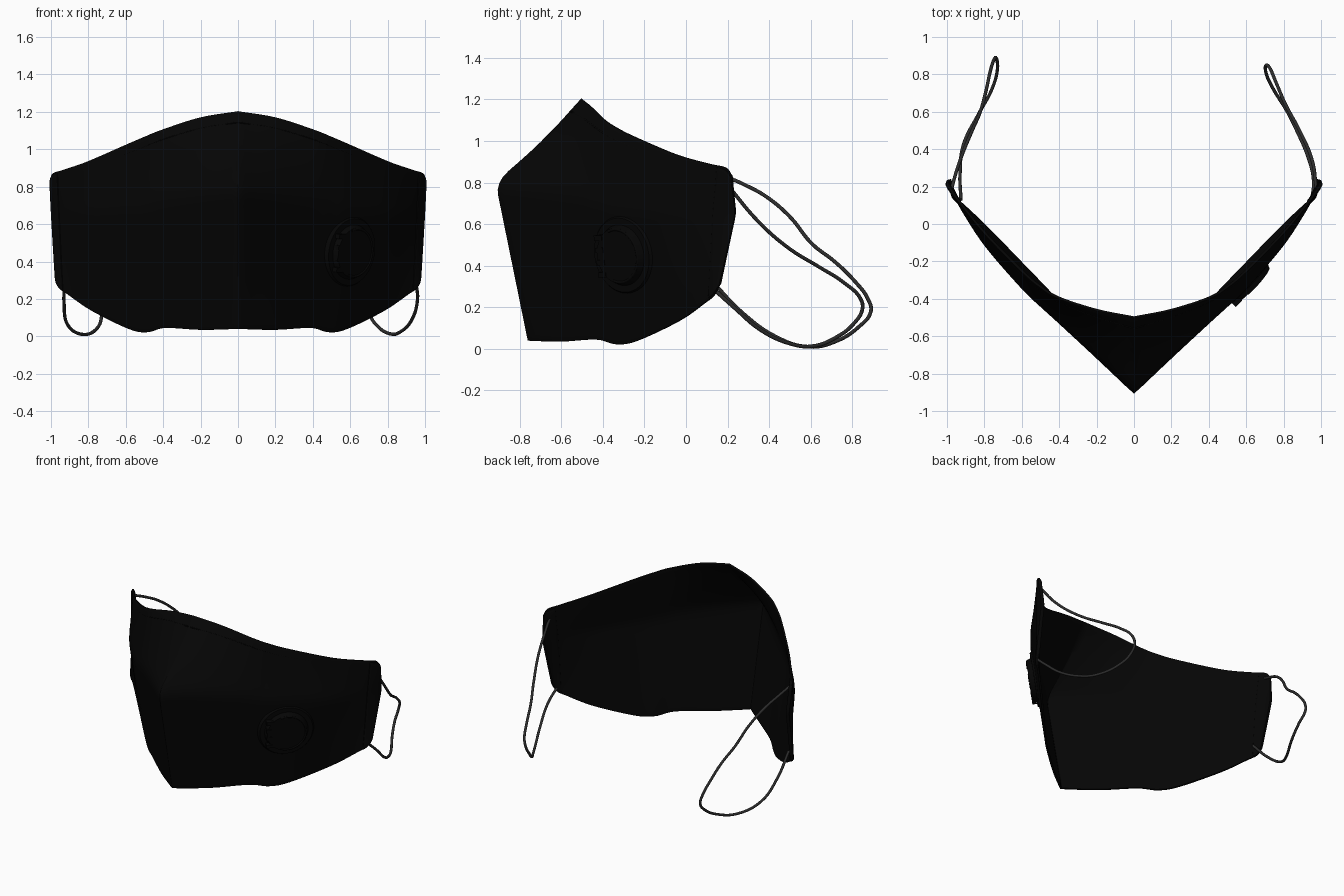
import bpy, bmesh, math
from mathutils import Vector, Matrix

cube = bpy.data.objects.get("Cube")
if cube:
    bpy.data.objects.remove(cube, do_unlink=True)


def material(name, value):
    m = bpy.data.materials.new(name)
    m.use_nodes = True
    color = (value, value, value, 1)
    m.diffuse_color = color
    m.node_tree.nodes["Principled BSDF"].inputs["Base Color"].default_value = color
    return m


BLACK = material("black fabric", 0.0016)
GREY = material("dark grey elastic", 0.025)

# Half-panel columns from the centre ridge to the ear edge
X = [0, .2, .4, .5, .6, .8, .93, .985, 1]
Z_BOTTOM = [.04, .035, .045, .022, .04, .135, .22, .258, .31]
Z_TOP = [1.2, 1.168, 1.105, 1.065, 1.022, .935, .89, .872, .835]
Y_BOTTOM = [-.755, -.6, -.43, -.33, -.23, -.03, .09, .135, .165]
Y_FOLD = [-.91, -.72, -.535, -.445, -.35, -.12, .08, .19, .24]
Y_TOP = [-.5, -.46, -.395, -.335, -.25, -.045, .115, .19, .22]
FOLD = .655
LAST = len(X) - 1


def spline(vals, u):
    """Smooth curve through evenly indexed values."""
    i = min(int(u), LAST - 1)
    t = u - i
    b, c = vals[i], vals[i + 1]
    a = vals[i - 1] if i else 2 * b - c
    d = vals[i + 2] if i + 2 <= LAST else 2 * c - b
    return b + .5 * t * (c - a + t * (2 * a - 5 * b + 4 * c - d + t * (3 * (b - c) + d - a)))


def surf(u, v):
    """Point on the mask: u runs ridge to ear, v runs bottom to top."""
    yb, yf, yt = (spline(r, u) for r in (Y_BOTTOM, Y_FOLD, Y_TOP))

    def depth(w):
        if w < FOLD:
            return yb + (yf - yb) * w / FOLD
        k = (w - FOLD) / (1 - FOLD)
        return yf + (yt - yf) * (k + .05 * math.sin(math.pi * min(k, 1)))

    # Averaging nearby heights rounds the fold
    y = sum(depth(v + .02 * i) for i in range(-2, 3)) / 5
    zb, zt = spline(Z_BOTTOM, u), spline(Z_TOP, u)
    return Vector((spline(X, u) * (1 - .03 * (1 - v)), y, zb + (zt - zb) * v))


def smooth(ob):
    bpy.ops.object.select_all(action='DESELECT')
    ob.select_set(True)
    bpy.context.view_layer.objects.active = ob
    bpy.ops.object.shade_smooth_by_angle(angle=math.radians(40))


def add_object(name, data, mat):
    ob = bpy.data.objects.new(name, data)
    bpy.context.collection.objects.link(ob)
    data.materials.append(mat)
    return ob


def panel(name, us, vs, nu, nv, thick):
    """Mirrored fabric sheet covering part of the mask surface."""
    bm = bmesh.new()
    grid = [[bm.verts.new(surf(us[0] + (us[1] - us[0]) * i / nu,
                               vs[0] + (vs[1] - vs[0]) * j / nv))
             for j in range(nv + 1)] for i in range(nu + 1)]
    for i in range(nu):
        for j in range(nv):
            bm.faces.new((grid[i][j], grid[i + 1][j], grid[i + 1][j + 1], grid[i][j + 1]))
    me = bpy.data.meshes.new(name)
    bm.to_mesh(me)
    bm.free()
    ob = add_object(name, me, BLACK)
    ob.modifiers.new("mirror", 'MIRROR')
    s = ob.modifiers.new("thickness", 'SOLIDIFY')
    s.thickness, s.offset = thick, 0
    b = ob.modifiers.new("soft edge", 'BEVEL')
    b.width, b.segments, b.limit_method = thick * .3, 2, 'ANGLE'
    b.angle_limit = math.radians(50)
    smooth(ob)


def tube(name, points, radius, mat):
    """Round cord through the given points."""
    cu = bpy.data.curves.new(name, 'CURVE')
    cu.dimensions = '3D'
    cu.bevel_depth, cu.bevel_resolution, cu.resolution_u = radius, 3, 6
    cu.use_fill_caps = True
    sp = cu.splines.new('BEZIER')
    sp.bezier_points.add(len(points) - 1)
    for p, co in zip(sp.bezier_points, points):
        p.co = co
        p.handle_left_type = p.handle_right_type = 'AUTO'
    add_object(name, cu, mat)


# Fabric body and ear hems
panel("mask_body", (0, LAST), (0, 1), 48, 40, .014)
panel("ear_hem", (LAST - 1.6, LAST), (.01, .985), 8, 20, .024)

# Stitched seam under the nose edge
seam = [surf(4.5 * i / 12, .95) + Vector((0, -.005, 0)) for i in range(13)]
tube("nose_seam", [Vector((-p.x, p.y, p.z)) for p in seam[:0:-1]] + seam, .004, BLACK)

# Breathing valve on the left cheek, in a frame that follows the fabric
centre = surf(4.05, .42)
across = (surf(4.5, .42) - surf(3.4, .42)).normalized()
up = surf(4, .52) - surf(4, .32)
normal = across.cross(up).normalized()
up = normal.cross(across)
frame = Matrix((across, up, normal)).transposed().to_4x4()
frame.translation = centre


def valve_disc(name, r_low, r_high, low, high):
    bm = bmesh.new()
    bmesh.ops.create_cone(bm, cap_ends=True, segments=48, radius1=r_low, radius2=r_high,
                          depth=high - low,
                          matrix=frame @ Matrix.Translation((0, 0, (low + high) / 2)))
    me = bpy.data.meshes.new(name)
    bm.to_mesh(me)
    bm.free()
    smooth(add_object(name, me, BLACK))


valve_disc("valve_flange", .195, .18, -.005, .016)
valve_disc("valve_cap", .15, .135, .01, .045)

# Raised rim around the ear side of the valve
rim = [math.radians(110 * (i / 8 - 1)) for i in range(17)]
tube("valve_rim", [frame @ Vector((.128 * math.cos(a), .128 * math.sin(a), .043)) for a in rim],
     .007, BLACK)

# Vent slats
for k in range(4):
    bm = bmesh.new()
    place = Matrix.Translation((-.115, .06 * (k - 1.5), .033)) @ Matrix.Diagonal((.05, .025, .03, 1))
    bmesh.ops.create_cube(bm, size=1, matrix=frame @ place)
    me = bpy.data.meshes.new("valve_slat")
    bm.to_mesh(me)
    bm.free()
    add_object("valve_slat_%d" % (k + 1), me, BLACK)

# Elastic ear loops
tube("right_ear_loop", [
    (-.975, .19, .83), (-.95, .28, .79), (-.915, .38, .736), (-.865, .5, .635),
    (-.82, .606, .505), (-.79, .717, .418), (-.77, .81, .327), (-.75, .875, .24),
    (-.738, .889, .18), (-.73, .83, .105), (-.76, .72, .036),
    (-.83, .59, .01), (-.91, .43, .06), (-.93, .27, .175), (-.925, .13, .32)], .009, GREY)
tube("left_ear_loop", [
    (.975, .19, .8), (.95, .35, .61), (.885, .5, .48), (.81, .64, .394), (.758, .76, .318),
    (.722, .84, .24), (.706, .848, .19), (.705, .81, .125), (.74, .73, .06), (.82, .6, .012),
    (.87, .5, .025), (.93, .36, .09), (.96, .23, .2), (.95, .13, .29)], .009, GREY)
